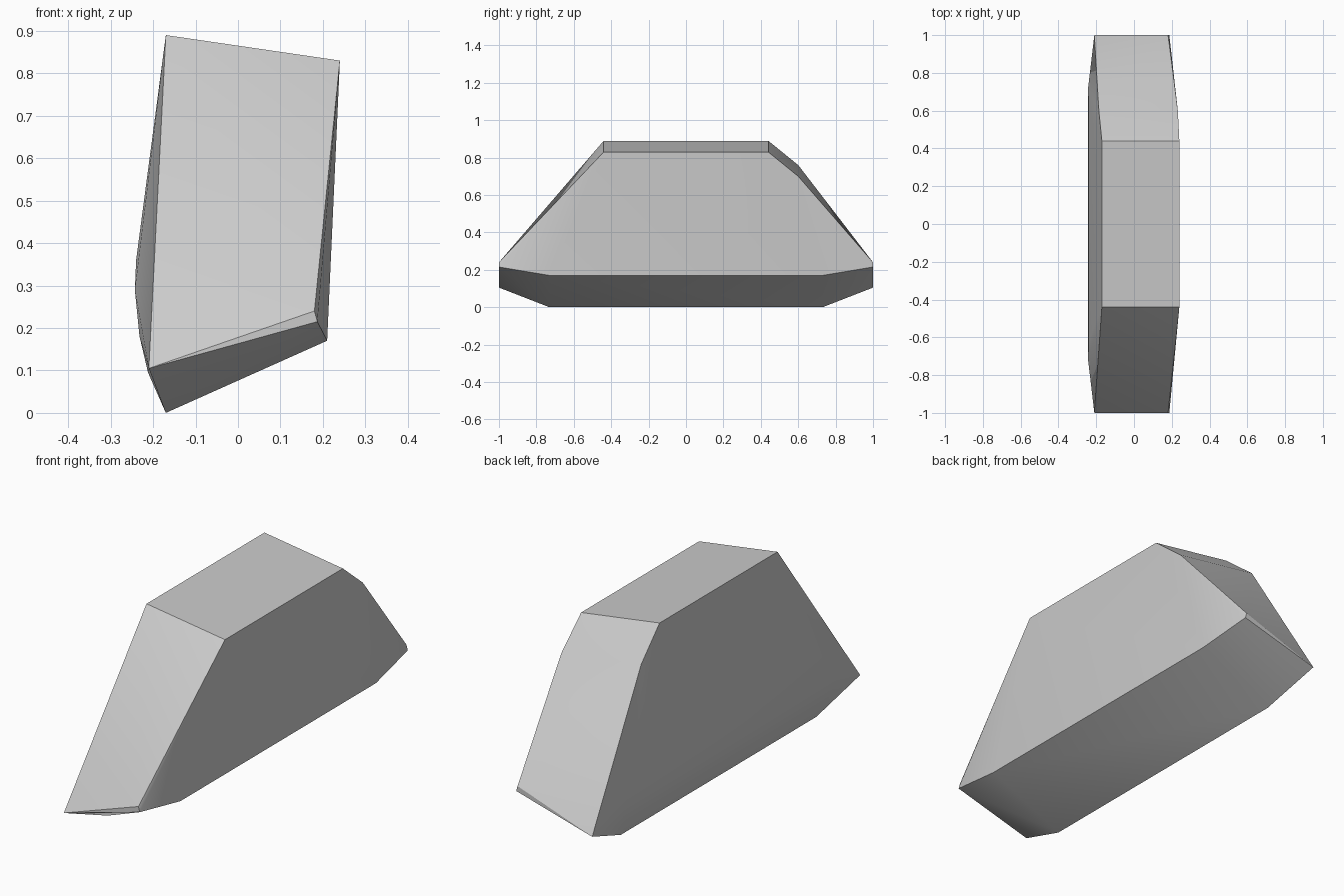
import bpy, bmesh

cube = bpy.data.objects.get("Cube")
if cube:
    bpy.data.objects.remove(cube, do_unlink=True)

stone = bpy.data.materials.new("stone grey")
stone.use_nodes = True
stone.diffuse_color = (0.6, 0.6, 0.6, 1)
stone.node_tree.nodes["Principled BSDF"].inputs["Base Color"].default_value = (0.6, 0.6, 0.6, 1)

# Corners shared by both ends, mirrored across y
corners = [
    (-0.17, 0.44, 0.89), (0.24, 0.44, 0.83),      # sloping top
    (0.18, 1.0, 0.24), (0.187, 1.0, 0.215),       # end tip, high side
    (-0.21, 1.0, 0.105),                          # end tip, low side
    (0.21, 0.73, 0.17), (-0.17, 0.73, 0.0),       # base
    (-0.24, 0.62, 0.36), (-0.243, 0.72, 0.29),    # bulging side
    (-0.232, 0.8, 0.18), (-0.212, 0.76, 0.095),
]
# Chipped shoulder on the back end only
shoulder = [(-0.186, 0.6, 0.76), (0.232, 0.6, 0.70)]

bm = bmesh.new()
for x, y, z in corners:
    for side in (-1, 1):
        bm.verts.new((x, side * y, z))
for p in shoulder:
    bm.verts.new(p)

# Wrap the corners in a faceted skin
hull = bmesh.ops.convex_hull(bm, input=bm.verts[:])
spare = {v for v in hull["geom_interior"] + hull["geom_unused"]
         if isinstance(v, bmesh.types.BMVert)}
bmesh.ops.delete(bm, geom=list(spare), context='VERTS')
bmesh.ops.dissolve_limit(bm, angle_limit=0.01, verts=bm.verts[:], edges=bm.edges[:])
bmesh.ops.recalc_face_normals(bm, faces=bm.faces[:])

mesh = bpy.data.meshes.new("stone_block")
bm.to_mesh(mesh)
bm.free()
mesh.materials.append(stone)
block = bpy.data.objects.new("stone_block", mesh)
bpy.context.collection.objects.link(block)

# Soft shading with crisp main edges
bpy.ops.object.select_all(action='DESELECT')
block.select_set(True)
bpy.context.view_layer.objects.active = block
bpy.ops.object.shade_smooth_by_angle()
